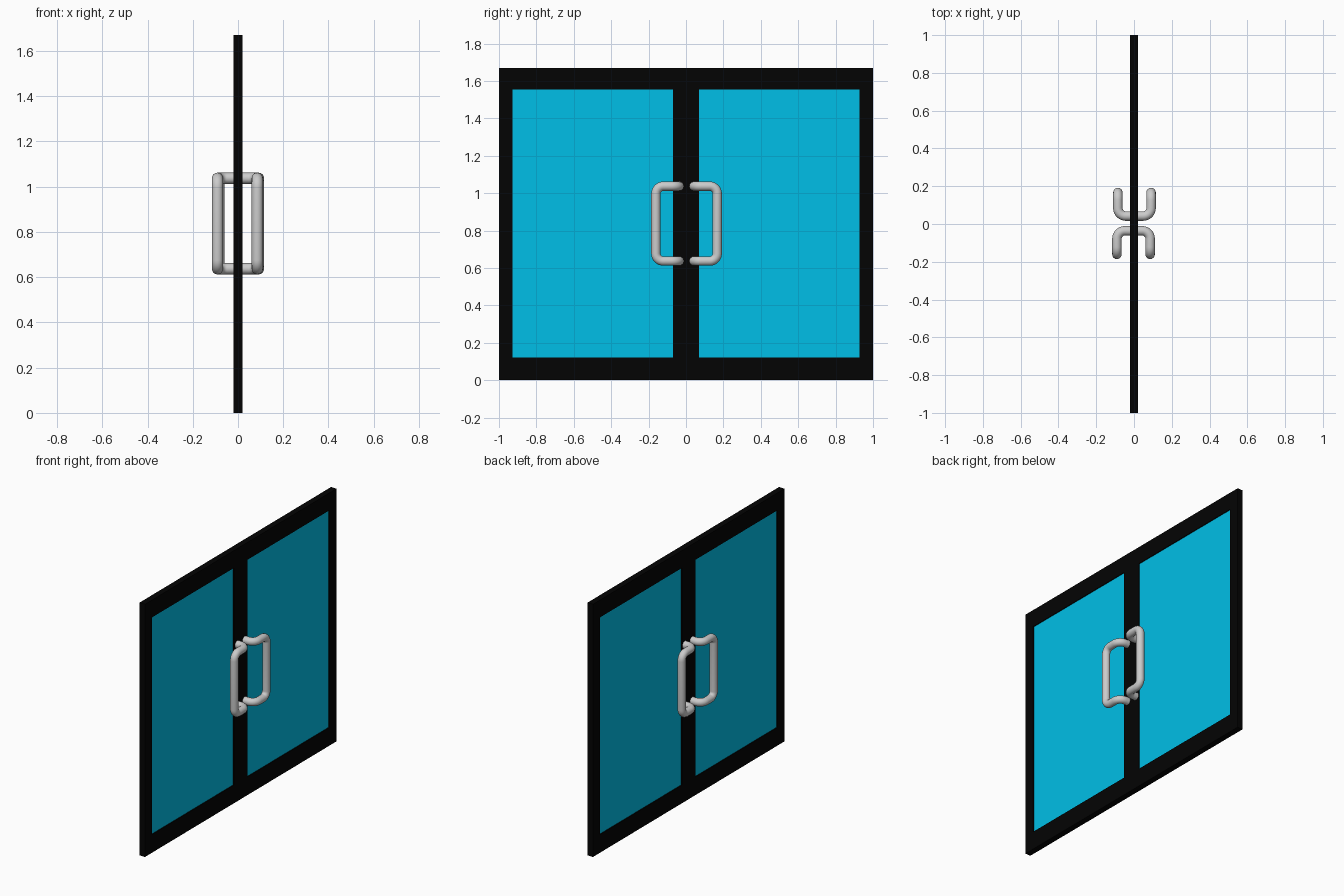
import bpy, bmesh
from math import sin, cos, pi
from mathutils import Vector

if "Cube" in bpy.data.objects:
    bpy.data.objects.remove(bpy.data.objects["Cube"])


def material(name, color):
    m = bpy.data.materials.new(name)
    m.diffuse_color = color
    m.use_nodes = True
    m.node_tree.nodes["Principled BSDF"].inputs["Base Color"].default_value = m.diffuse_color
    return m


BLACK = material("black_frame", (0.001, 0.001, 0.001, 1))
BLUE = material("blue_glass", (0.0, 0.52, 0.8, 1))


def add_mesh(name, bm, mat=None):
    me = bpy.data.meshes.new(name)
    bm.to_mesh(me)
    bm.free()
    ob = bpy.data.objects.new(name, me)
    bpy.context.collection.objects.link(ob)
    if mat:
        me.materials.append(mat)
    return ob


def add_box(bm, lo, hi):
    lo, hi = Vector(lo), Vector(hi)
    for v in bmesh.ops.create_cube(bm, size=1)["verts"]:
        v.co = (lo + hi) / 2 + v.co * (hi - lo)


def fillet(points, radii, steps=8):
    """Round the inner right-angle corners of an open path."""
    path = [points[0]]
    for a, p, b, r in zip(points, points[1:], points[2:], radii):
        u = (a - p).normalized() * r
        v = (b - p).normalized() * r
        for i in range(steps + 1):
            t = pi / 2 * i / steps
            path.append(p + u + v - v * cos(t) - u * sin(t))
    return path + [points[-1]]


T, H, INNER, OUTER, Z0, Z1 = 0.02, 1.67, 0.07, 0.927, 0.12, 1.555

# Door leaves: black frame with a thin inset pane
for side, s in (("left", -1), ("right", 1)):
    bm = bmesh.new()
    rects = [(0, 1, 0, Z0), (0, 1, Z1, H), (0, INNER, Z0, Z1), (OUTER, 1, Z0, Z1)]
    for y0, y1, z0, z1 in rects:
        ya, yb = sorted((s * y0, s * y1))
        add_box(bm, (-T, ya, z0), (T, yb, z1))
    add_mesh(f"{side}_door_frame", bm, BLACK)
    bm = bmesh.new()
    ya, yb = sorted((s * INNER, s * OUTER))
    add_box(bm, (-0.014, ya, Z0), (0.014, yb, Z1))
    add_mesh(f"{side}_glass_pane", bm, BLUE)


# Bent tube handles, one on each face of each leaf
def handle(name, sx, sy):
    foot, bar = 0.003 + sy * 0.039, 0.003 + sy * 0.164
    x, low, high = sx * 0.088 + sy * 0.0025, 0.637, 1.037
    pts = [Vector(p) for p in (
        (sx * 0.005, foot, low), (x, foot, low), (x, bar, low),
        (x, bar, high), (x, foot, high), (sx * 0.005, foot, high))]
    path = fillet(pts, (0.042, 0.04, 0.04, 0.042))
    cu = bpy.data.curves.new(name, "CURVE")
    cu.dimensions = "3D"
    cu.bevel_depth = 0.025
    cu.bevel_resolution = 6
    cu.use_fill_caps = True
    sp = cu.splines.new("POLY")
    sp.points.add(len(path) - 1)
    for q, p in zip(sp.points, path):
        q.co = (*p, 1)
    sp.use_smooth = True
    ob = bpy.data.objects.new(name, cu)
    bpy.context.collection.objects.link(ob)
    bpy.ops.object.select_all(action="DESELECT")
    ob.select_set(True)
    bpy.context.view_layer.objects.active = ob
    bpy.ops.object.convert(target="MESH")
    bpy.ops.object.shade_smooth_by_angle()


for side, sy in (("left", -1), ("right", 1)):
    for face, sx in (("outer", 1), ("inner", -1)):
        handle(f"{side}_{face}_handle", sx, sy)
